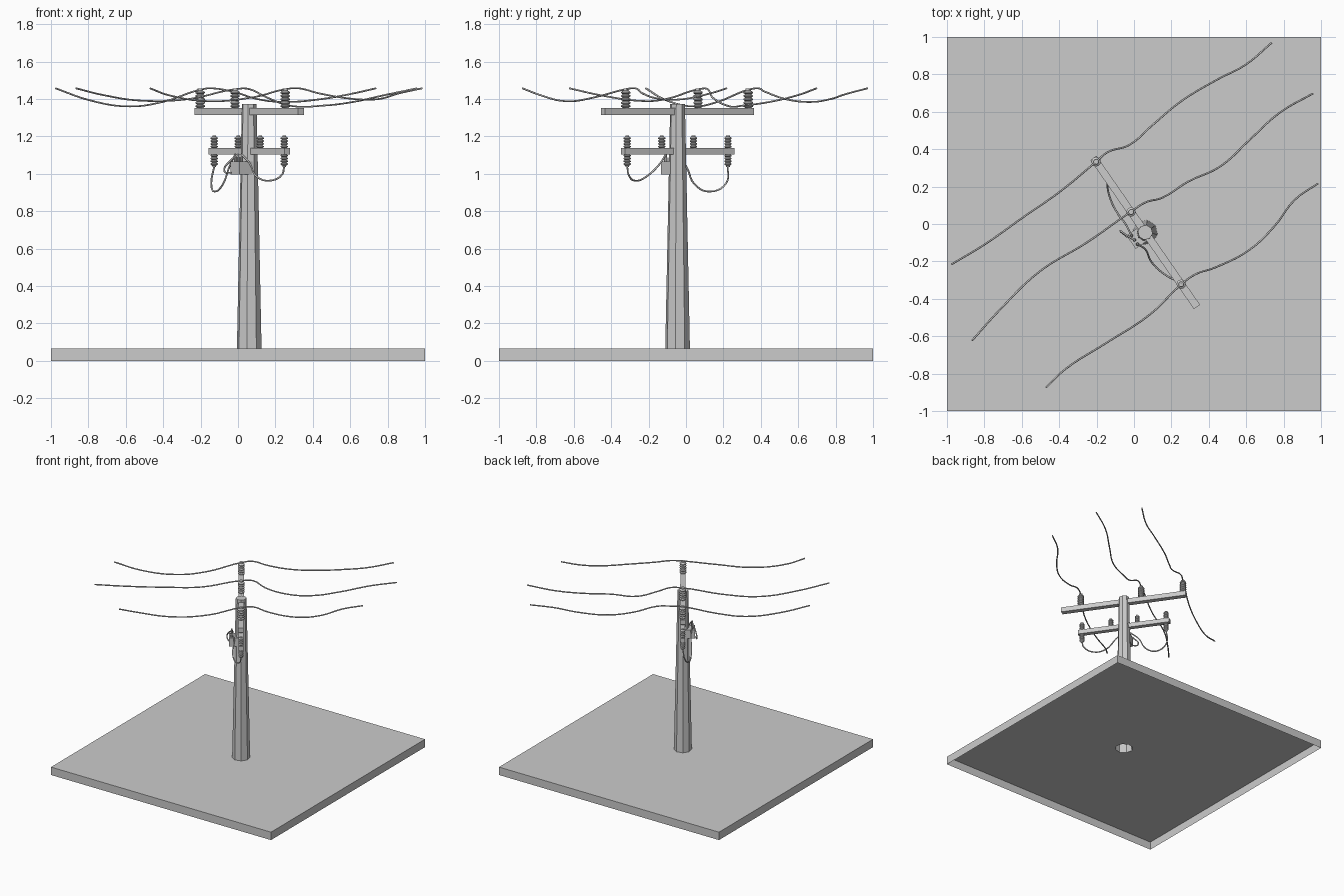
import bpy, bmesh, math
from mathutils import Vector, Matrix

if "Cube" in bpy.data.objects:
    bpy.data.objects.remove(bpy.data.objects["Cube"])

CX, CY = 0.06, -0.045            # pole axis
ANG = math.radians(-55.2)        # heading of the crossarms
D = Vector((math.cos(ANG), math.sin(ANG), 0))
N = Vector((math.sin(ANG), -math.cos(ANG), 0))   # side of the pole with the switch box
C = Vector((CX, CY, 0))
GROUND_Z = 0.065


def at(t, n, z):
    """Point t along the crossarm and n off it, at height z."""
    return C + D * t + N * n + Vector((0, 0, z))


def add_object(name, bm):
    bmesh.ops.recalc_face_normals(bm, faces=bm.faces[:])
    mesh = bpy.data.meshes.new(name)
    bm.to_mesh(mesh)
    bm.free()
    ob = bpy.data.objects.new(name, mesh)
    bpy.context.collection.objects.link(ob)
    return ob


def ring(bm, centre, r, sides, phase=0.0):
    return [bm.verts.new((centre[0] + r * math.cos(phase + math.tau * i / sides),
                          centre[1] + r * math.sin(phase + math.tau * i / sides),
                          centre[2])) for i in range(sides)]


def skin(bm, a, b):
    for i in range(len(a)):
        j = (i + 1) % len(a)
        bm.faces.new((a[i], a[j], b[j], b[i]))


def box(name, centre, size):
    bm = bmesh.new()
    bmesh.ops.create_cube(bm, size=1, matrix=Matrix.Translation(centre)
                          @ Matrix.Rotation(ANG, 4, 'Z') @ Matrix.Diagonal((*size, 1)))
    return add_object(name, bm)


def lathe(name, base, profile, sides=12, flip=1):
    bm = bmesh.new()
    loops = [ring(bm, base + Vector((0, 0, flip * z)), r, sides) for r, z in profile]
    for a, b in zip(loops, loops[1:]):
        skin(bm, a, b)
    bm.faces.new(loops[0])
    bm.faces.new(loops[-1])
    return add_object(name, bm)


def insulator(name, base, r, h, discs, flip=1):
    """Stack of ribs with a narrow cap."""
    step = h * 0.88 / discs
    prof = []
    for i in range(discs):
        z = i * step
        prof += [(r * 0.68, z), (r, z + step * 0.3), (r, z + step * 0.65), (r * 0.68, z + step * 0.95)]
    prof += [(r * 0.55, h * 0.9), (r * 0.55, h)]
    lathe(name, base, prof, 12, flip)


def wire(name, points, r=0.005):
    cu = bpy.data.curves.new(name, 'CURVE')
    cu.dimensions = '3D'
    cu.bevel_depth, cu.bevel_resolution, cu.resolution_u = r, 1, 5
    cu.use_fill_caps = True
    sp = cu.splines.new('BEZIER')
    sp.bezier_points.add(len(points) - 1)
    for bp, p in zip(sp.bezier_points, points):
        bp.co = p
        bp.handle_left_type = bp.handle_right_type = 'AUTO'
    ob = bpy.data.objects.new(name, cu)
    bpy.context.collection.objects.link(ob)


# Ground slab: open underneath, with a hole under the hollow pole
bm = bmesh.new()
low = [bm.verts.new((x, y, 0)) for x, y in ((-1, -1), (1, -1), (1, 1), (-1, 1))]
top = [bm.verts.new((v.co.x, v.co.y, GROUND_Z)) for v in low]
skin(bm, low, top)
hole = ring(bm, (CX, CY, GROUND_Z), 0.067, 8, ANG)
edges = [bm.edges.get((top[i], top[(i + 1) % 4])) for i in range(4)]
edges += [bm.edges.new((hole[i], hole[(i + 1) % 8])) for i in range(8)]
bmesh.ops.triangle_fill(bm, edges=edges, use_beauty=True)
add_object("ground", bm)

# Tapered eight-sided pole
bm = bmesh.new()
a = ring(bm, (CX, CY, GROUND_Z), 0.067, 8, ANG)
b = ring(bm, (CX, CY, 1.373), 0.04, 8, ANG)
skin(bm, a, b)
bm.faces.new(b)
add_object("pole", bm)

# Crossarms
box("upper_crossarm", at(0, 0, 1.334), (0.97, 0.04, 0.038))
box("lower_crossarm", at(0, 0, 1.121), (0.713, 0.036, 0.035))

# Insulators
for i, t in enumerate((-0.46, -0.133, 0.337)):
    insulator(f"upper_insulator_{i}", at(t, 0, 1.353), 0.025, 0.103, 5)
for i, t in enumerate((-0.328, -0.103, 0.103, 0.328)):
    insulator(f"lower_insulator_{i}", at(t, 0, 1.138), 0.019, 0.068, 4)
for i, t in enumerate((-0.328, 0.328)):
    insulator(f"hanging_insulator_{i}", at(t, 0, 1.104), 0.019, 0.068, 4, -1)

# Switch box with three small bushings
box("switch_box", at(0, 0.05, 1.03), (0.086, 0.084, 0.07))
for i, t in enumerate((-0.028, 0, 0.028)):
    lathe(f"bushing_{i}", at(t, 0.07, 1.065),
          [(0.009, 0), (0.009, 0.022), (0.006, 0.024), (0.006, 0.042)], 8)

# Jumper wires from the hanging insulators to the box
wire("jumper_right", [at(0.328, 0, 1.04), (0.235, -0.307, 0.995), (0.165, -0.27, 0.963),
                      (0.095, -0.205, 0.99), (0.06, -0.135, 1.06), at(0.028, 0.07, 1.105)])
wire("jumper_left", [at(-0.328, 0, 1.04), (-0.143, 0.215, 0.95), (-0.125, 0.13, 0.905),
                     (-0.08, 0.045, 0.945), (-0.045, 0.0, 1.04), at(-0.028, 0.07, 1.105)])
wire("jumper_short", [at(0, 0.07, 1.105), (-0.04, -0.06, 1.07),
                      (-0.073, -0.038, 1.015), (-0.035, -0.07, 1.005)])

# Three sagging power lines
wire("power_line_0", [
    (-0.975, -0.215, 1.457), (-0.8, -0.11, 1.395), (-0.58, 0.045, 1.36), (-0.4, 0.17, 1.385),
    (-0.2, 0.335, 1.45), (-0.14, 0.385, 1.457), (-0.03, 0.42, 1.44), (0.1, 0.53, 1.4),
    (0.25, 0.655, 1.384), (0.45, 0.775, 1.4), (0.594, 0.85, 1.425), (0.737, 0.97, 1.457)])
wire("power_line_1", [
    (-0.866, -0.623, 1.457), (-0.716, -0.457, 1.42), (-0.5, -0.25, 1.39), (-0.26, -0.104, 1.4),
    (-0.015, 0.067, 1.452), (0.06, 0.115, 1.453), (0.15, 0.14, 1.41), (0.29, 0.227, 1.362),
    (0.46, 0.307, 1.365), (0.62, 0.452, 1.385), (0.78, 0.596, 1.42), (0.957, 0.698, 1.457)])
wire("power_line_2", [
    (-0.47, -0.874, 1.457), (-0.37, -0.778, 1.42), (-0.155, -0.64, 1.388), (0.085, -0.484, 1.41),
    (0.253, -0.323, 1.452), (0.326, -0.27, 1.457), (0.433, -0.233, 1.43), (0.62, -0.136, 1.4),
    (0.754, -0.008, 1.4), (0.86, 0.13, 1.43), (0.984, 0.217, 1.457)])
